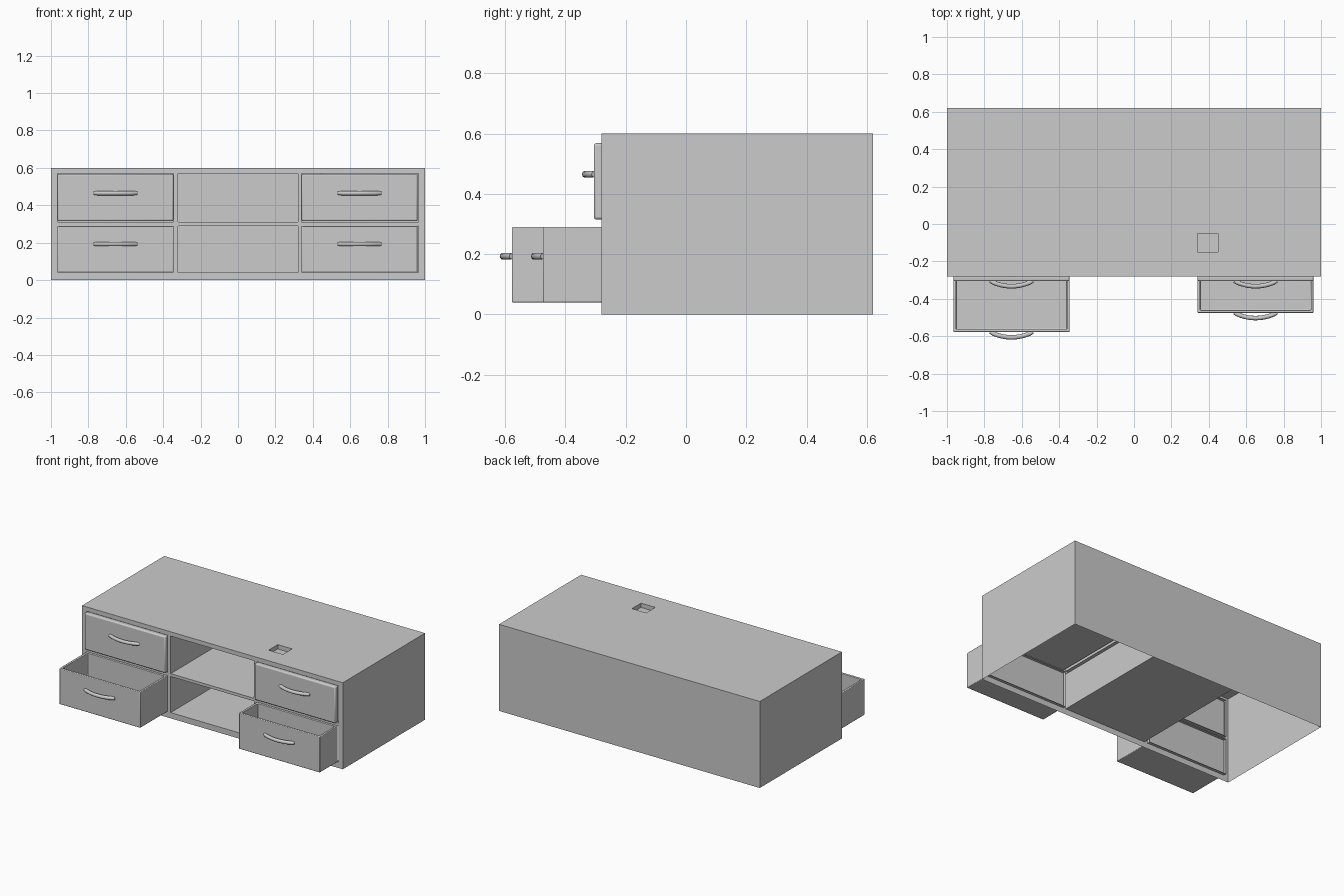
import bpy, bmesh, math
from mathutils import Vector

if "Cube" in bpy.data.objects:
    bpy.data.objects.remove(bpy.data.objects["Cube"])

FRONT, BACK = -0.28, 0.62


def finish(name, bm, bevel=0.0):
    bmesh.ops.remove_doubles(bm, verts=bm.verts, dist=1e-5)
    bmesh.ops.recalc_face_normals(bm, faces=bm.faces)
    me = bpy.data.meshes.new(name)
    bm.to_mesh(me)
    bm.free()
    ob = bpy.data.objects.new(name, me)
    bpy.context.collection.objects.link(ob)
    bpy.context.view_layer.objects.active = ob
    for o in bpy.context.selected_objects:
        o.select_set(False)
    ob.select_set(True)
    if bevel:
        m = ob.modifiers.new("bevel", "BEVEL")
        m.width, m.segments, m.limit_method = bevel, 2, "ANGLE"
    bpy.ops.object.shade_smooth_by_angle(angle=math.radians(35))
    return ob


def panel(bm, xs, ys, place, holes):
    """Grid panel with recessed holes: {(i, j): (depth, has_floor)}."""
    def quad(pts):
        bm.faces.new([bm.verts.new(place(*p)) for p in pts])
    for i in range(len(xs) - 1):
        for j in range(len(ys) - 1):
            c = [(xs[i], ys[j]), (xs[i + 1], ys[j]), (xs[i + 1], ys[j + 1]), (xs[i], ys[j + 1])]
            if (i, j) not in holes:
                quad([(*p, 0) for p in c])
                continue
            d, floor = holes[(i, j)]
            for k in range(4):
                a, b = c[k], c[(k + 1) % 4]
                quad([(*a, 0), (*b, 0), (*b, d), (*a, d)])
            if floor:
                quad([(*p, d) for p in c])


def box(bm, lo, hi):
    geo = bmesh.ops.create_cube(bm, size=1)
    for v in geo["verts"]:
        v.co = Vector([(lo[k] + hi[k]) / 2 + v.co[k] * (hi[k] - lo[k]) for k in range(3)])


# cabinet front frame with two open cubbies and four drawer openings
bm = bmesh.new()
panel(bm, [-1, -.965, -.345, -.32, .32, .34, .965, 1], [0, .04, .29, .31, .57, .6],
      lambda x, z, d: (x, FRONT + d, z),
      {(1, 1): (.02, False), (1, 3): (.02, False), (5, 1): (.02, False),
       (5, 3): (.87, True), (3, 1): (.87, True), (3, 3): (.87, True)})
finish("front_frame", bm)

# cabinet top with square recess
bm = bmesh.new()
panel(bm, [-1, .34, .45, 1], [FRONT, -.15, -.05, BACK],
      lambda x, y, d: (x, y, .6 - d), {(1, 1): (.04, True)})
finish("cabinet_top", bm)

# cabinet sides and back, open underneath
bm = bmesh.new()
path = [(-1, FRONT), (-1, BACK), (1, BACK), (1, FRONT)]
for a, b in zip(path, path[1:]):
    bm.faces.new([bm.verts.new(p) for p in ((*a, 0), (*b, 0), (*b, .6), (*a, .6))])
finish("cabinet_walls", bm)


def handle(name, x, y, z):
    cu = bpy.data.curves.new(name, "CURVE")
    cu.dimensions = "3D"
    cu.bevel_depth, cu.bevel_resolution, cu.use_fill_caps = .012, 3, True
    sp = cu.splines.new("POLY")
    n = 12
    sp.points.add(n)
    for k, p in enumerate(sp.points):
        t = 2 * k / n - 1
        p.co = (x + .115 * t, y - .028 * (1 - t * t), z, 1)
        p.radius = 1.0 if abs(t) < .95 else .75
    ob = bpy.data.objects.new(name, cu)
    bpy.context.collection.objects.link(ob)
    for o in bpy.context.selected_objects:
        o.select_set(False)
    ob.select_set(True)
    bpy.context.view_layer.objects.active = ob
    bpy.ops.object.convert(target="MESH")
    bpy.ops.object.shade_smooth_by_angle(angle=math.radians(50))


for side, x0, x1, out in (("left", -.965, -.345, -.578), ("right", .34, .96, -.475)):
    xc = (x0 + x1) / 2
    # closed upper drawer
    bm = bmesh.new()
    box(bm, (x0, -.306, .315), (x1, -.27, .568))
    finish(side + "_upper_drawer", bm, .008)
    handle(side + "_upper_handle", xc, -.305, .465)

    # pulled-out lower drawer, hollow from above
    bm = bmesh.new()
    box(bm, (x0, out, .04), (x1, FRONT + .004, .29))
    top = max(bm.faces, key=lambda f: f.calc_center_median().z)
    bmesh.ops.inset_region(bm, faces=[top], thickness=.02)
    inner = bmesh.ops.extrude_discrete_faces(bm, faces=[top])["faces"][0]
    bmesh.ops.translate(bm, verts=inner.verts, vec=(0, 0, -.23))
    finish(side + "_lower_drawer", bm, .004)
    handle(side + "_lower_handle", xc, out, .193)
